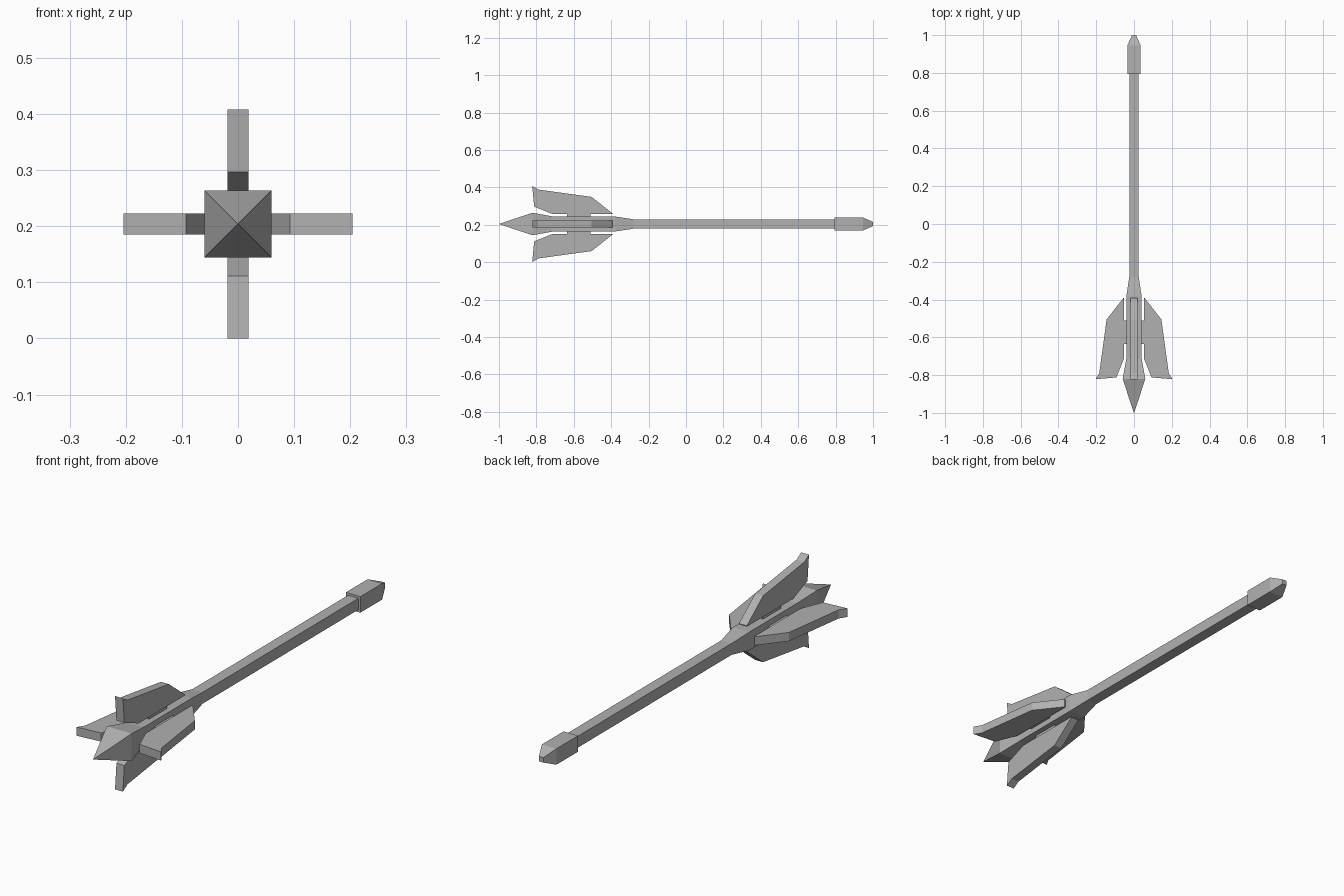
import bpy
from math import pi
from mathutils import Matrix

if "Cube" in bpy.data.objects:
    bpy.data.objects.remove(bpy.data.objects["Cube"])

CENTRE_Z = 0.204

# Dark iron grey shared by every part
iron = bpy.data.materials.new("dark_iron")
iron.diffuse_color = (0.44, 0.44, 0.44, 1)
iron.use_nodes = True
iron.node_tree.nodes["Principled BSDF"].inputs["Base Color"].default_value = iron.diffuse_color


def make_object(name, verts, faces):
    mesh = bpy.data.meshes.new(name)
    mesh.from_pydata(verts, [], faces)
    mesh.materials.append(iron)
    obj = bpy.data.objects.new(name, mesh)
    bpy.context.collection.objects.link(obj)
    obj.location.z = CENTRE_Z
    return obj


def square_loft(name, sections):
    """Square rod along y from (y, half width) sections."""
    verts, faces = [], []
    for y, h in sections:
        verts += [(-h, y, -h), (h, y, -h), (h, y, h), (-h, y, h)]
    for i in range(0, 4 * (len(sections) - 1), 4):
        for k in range(4):
            n = (k + 1) % 4
            faces.append((i + k, i + 4 + k, i + 4 + n, i + n))
    last = len(verts) - 4
    faces += [(0, 1, 2, 3), (last + 3, last + 2, last + 1, last)]
    return make_object(name, verts, faces)


def plate(name, outline, half, angle):
    """Flat plate from a (y, radius) outline, turned about the shaft."""
    n = len(outline)
    verts = [(x, y, r) for x in (-half, half) for y, r in outline]
    faces = [tuple(range(n)), tuple(range(2 * n - 1, n - 1, -1))]
    faces += [(i, i + n, (i + 1) % n + n, (i + 1) % n) for i in range(n)]
    obj = make_object(name, verts, faces)
    obj.data.transform(Matrix.Rotation(angle, 4, 'Y'))
    return obj


# Shaft flaring into the spiked head
square_loft("shaft_and_spike", [
    (-1.0, 0.0005), (-0.82, 0.06), (-0.71, 0.04),
    (-0.38, 0.04), (-0.28, 0.025), (0.81, 0.025)])

# Pommel with a blunt tapered end
square_loft("pommel", [(0.795, 0.035), (0.945, 0.035), (1.0, 0.011)])

# Four flanges and the short brackets joining them to the shaft
flange = [(-0.822, 0.204), (-0.79, 0.184), (-0.505, 0.145),
          (-0.393, 0.057), (-0.393, 0.053), (-0.713, 0.053), (-0.812, 0.093)]
bracket = [(-0.635, 0.035), (-0.635, 0.06), (-0.51, 0.06), (-0.51, 0.035)]
for i in range(4):
    plate(f"flange_{i + 1}", flange, 0.019, i * pi / 2)
    plate(f"bracket_{i + 1}", bracket, 0.015, i * pi / 2)
